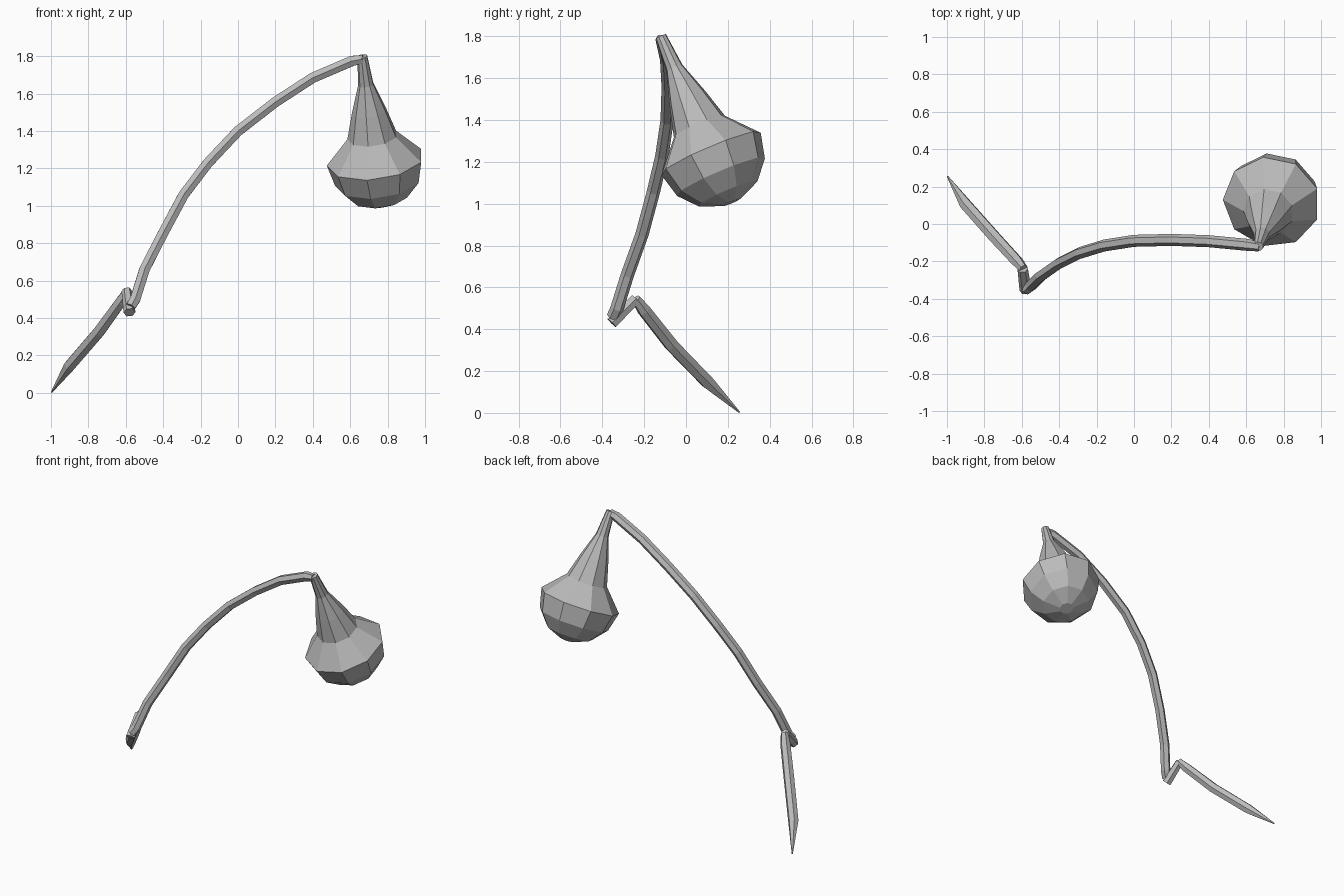
import bpy, bmesh, math
from mathutils import Vector

cube = bpy.data.objects.get("Cube")
if cube:
    bpy.data.objects.remove(cube, do_unlink=True)

GREY = (0.5, 0.5, 0.5, 1.0)
grey = bpy.data.materials.new("plain grey")
grey.use_nodes = True
grey.diffuse_color = GREY
grey.node_tree.nodes["Principled BSDF"].inputs["Base Color"].default_value = GREY


def sweep(name, path, radii, sides, ref):
    """Flat-faced tube through the path points, one ring per point."""
    points = [Vector(p) for p in path]
    ref = Vector(ref)
    bm = bmesh.new()
    rings = []
    for i, (p, r) in enumerate(zip(points, radii)):
        ahead = points[min(i + 1, len(points) - 1)]
        behind = points[max(i - 1, 0)]
        tangent = (ahead - behind).normalized()
        u = (ref - tangent * ref.dot(tangent)).normalized()
        v = tangent.cross(u)
        angles = [math.tau * k / sides for k in range(sides)]
        rings.append([bm.verts.new(p + (u * math.cos(a) + v * math.sin(a)) * r)
                      for a in angles])
    for low, high in zip(rings, rings[1:]):
        for k in range(sides):
            n = (k + 1) % sides
            bm.faces.new((low[k], low[n], high[n], high[k]))
    bm.faces.new(rings[0][::-1])
    bm.faces.new(rings[-1])
    bmesh.ops.recalc_face_normals(bm, faces=bm.faces)
    mesh = bpy.data.meshes.new(name)
    bm.to_mesh(mesh)
    bm.free()
    mesh.materials.append(grey)
    obj = bpy.data.objects.new(name, mesh)
    bpy.context.collection.objects.link(obj)
    return obj


# Long arched stem
arch = [(-0.575, -0.35, 0.46), (-0.55, -0.33, 0.50), (-0.50, -0.28, 0.66),
        (-0.40, -0.21, 0.855), (-0.29, -0.155, 1.06), (-0.16, -0.115, 1.23),
        (0, -0.09, 1.40), (0.20, -0.085, 1.555), (0.40, -0.092, 1.685),
        (0.61, -0.112, 1.775), (0.67, -0.122, 1.785)]
sweep("arched_stem", arch, [0.03] + [0.032] * 9 + [0.025], 6, (0, 1, 0))

# Short kinked joint
sweep("stem_joint", [(-0.58, -0.355, 0.43), (-0.595, -0.24, 0.545)],
      [0.032, 0.028], 6, (1, 0, 0))

# Lower stem narrowing to a point
lower = [(-0.59, -0.24, 0.545), (-0.625, -0.20, 0.49), (-0.745, -0.07, 0.325),
         (-0.90, 0.105, 0.145), (-0.997, 0.255, 0.003)]
sweep("lower_stem", lower, [0.024, 0.033, 0.035, 0.034, 0.004], 6, (0, 1, 0))

# Hanging bulb: flared neck, then a faceted round bowl
top = Vector((0.665, -0.12, 1.80))
axis = Vector((0.115, 0.39, -0.914)).normalized()
BOWL_START, BOWL_RADIUS = 0.61, 0.262
profile = [(0, 0.027), (0.165, 0.042), (0.32, 0.093), (0.47, 0.135)]
for degrees in (0, 28, 54, 80):
    a = math.radians(degrees)
    profile.append((BOWL_START + BOWL_RADIUS * math.sin(a), BOWL_RADIUS * math.cos(a)))
sweep("hanging_bulb", [top + axis * t for t, r in profile],
      [r for t, r in profile], 9, (-1, 0, 0))
